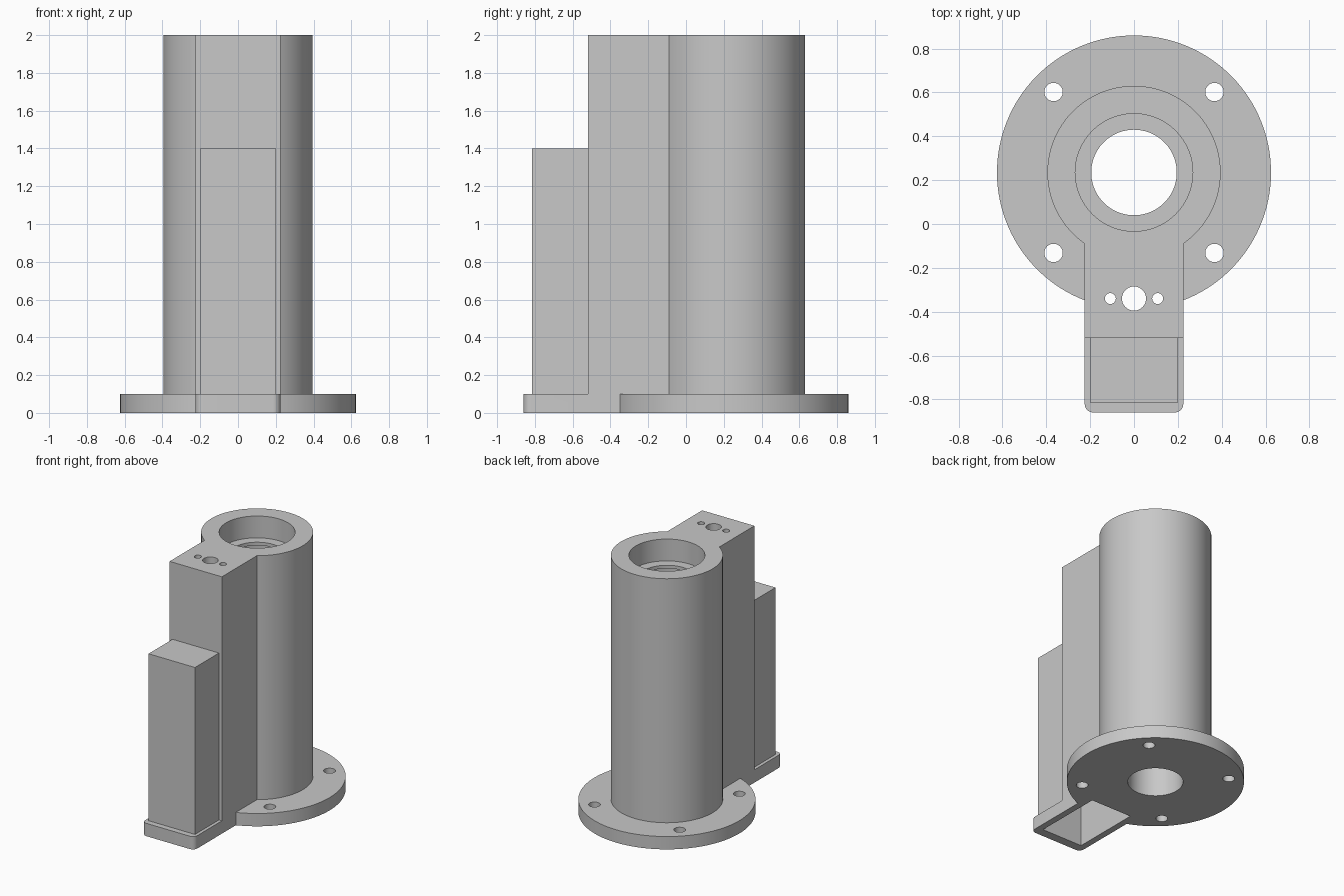
import bpy, bmesh, math

if "Cube" in bpy.data.objects:
    bpy.data.objects.remove(bpy.data.objects["Cube"], do_unlink=True)

grey = bpy.data.materials.new("plain grey")
grey.use_nodes = True
grey.diffuse_color = (0.58, 0.58, 0.58, 1)
grey.node_tree.nodes["Principled BSDF"].inputs["Base Color"].default_value = grey.diffuse_color

AXIS_Y = 0.235   # centre of the tube and flange
ARM = 0.225      # half width of the arm and foot


def prism(name, outline, low, high):
    """Extrude a flat outline between two heights."""
    bm = bmesh.new()
    face = bm.faces.new([bm.verts.new((x, y, low)) for x, y in outline])
    ext = bmesh.ops.extrude_face_region(bm, geom=[face])
    verts = [v for v in ext["geom"] if isinstance(v, bmesh.types.BMVert)]
    bmesh.ops.translate(bm, vec=(0, 0, high - low), verts=verts)
    bmesh.ops.recalc_face_normals(bm, faces=bm.faces)
    mesh = bpy.data.meshes.new(name)
    bm.to_mesh(mesh)
    bm.free()
    mesh.materials.append(grey)
    obj = bpy.data.objects.new(name, mesh)
    bpy.context.collection.objects.link(obj)
    return obj


def arc(cx, cy, r, start, end, steps):
    return [(cx + r * math.cos(start + (end - start) * i / steps),
             cy + r * math.sin(start + (end - start) * i / steps))
            for i in range(steps + 1)]


def rectangle(half, front, back):
    return [(-half, front), (half, front), (half, back), (-half, back)]


def keyhole(r, front, fillet=0):
    """Round head with a straight arm running to the front."""
    a = math.acos(ARM / r)
    pts = arc(0, AXIS_Y, r, -a, math.pi + a, 112)
    if not fillet:
        return pts + [(-ARM, front), (ARM, front)]
    x, y, q = ARM - fillet, front + fillet, math.pi / 2
    return pts + arc(-x, y, fillet, 2 * q, 3 * q, 8) + arc(x, y, fillet, 3 * q, 4 * q, 8)


def rod(name, x, y, r, low, high, sides=32):
    return prism(name, arc(x, y, r, 0, math.tau, sides)[:-1], low, high)


def combine(body, tool, operation):
    mod = body.modifiers.new(tool.name, "BOOLEAN")
    mod.operation, mod.solver, mod.object = operation, "EXACT", tool
    bpy.context.view_layer.objects.active = body
    bpy.ops.object.modifier_apply(modifier=mod.name)
    bpy.data.objects.remove(tool, do_unlink=True)


# Flange with foot, tower, and lower front box
housing = prism("housing", keyhole(0.625, -0.86, 0.04), 0, 0.1)
combine(housing, prism("tower", keyhole(0.395, -0.52), 0.05, 2), "UNION")
combine(housing, prism("front_box", rectangle(0.2, -0.815, -0.4), 0.05, 1.4), "UNION")

# Main bore, bearing seat at the top and groove under its lip
cutters = [
    rod("bore", 0, AXIS_Y, 0.195, -0.1, 2.1, 96),
    rod("seat", 0, AXIS_Y, 0.268, 1.83, 2.1, 96),
    rod("groove", 0, AXIS_Y, 0.23, 1.77, 1.805, 96),
    # Hollow open at the bottom, and the ports above it
    prism("hollow", rectangle(0.175, -0.79, -0.25), -0.1, 1.36),
    rod("centre_port", 0, -0.34, 0.055, 1.3, 2.1),
]
for side in (-1, 1):
    cutters.append(rod("small_port", side * 0.108, -0.34, 0.025, 1.3, 2.1))
    # Flange bolt holes
    for end in (-1, 1):
        cutters.append(rod("bolt_hole", side * 0.367, AXIS_Y + end * 0.367, 0.042, -0.1, 0.2))
for cutter in cutters:
    combine(housing, cutter, "DIFFERENCE")

bpy.ops.object.select_all(action="DESELECT")
housing.select_set(True)
bpy.context.view_layer.objects.active = housing
bpy.ops.object.shade_smooth_by_angle(angle=math.radians(30))
